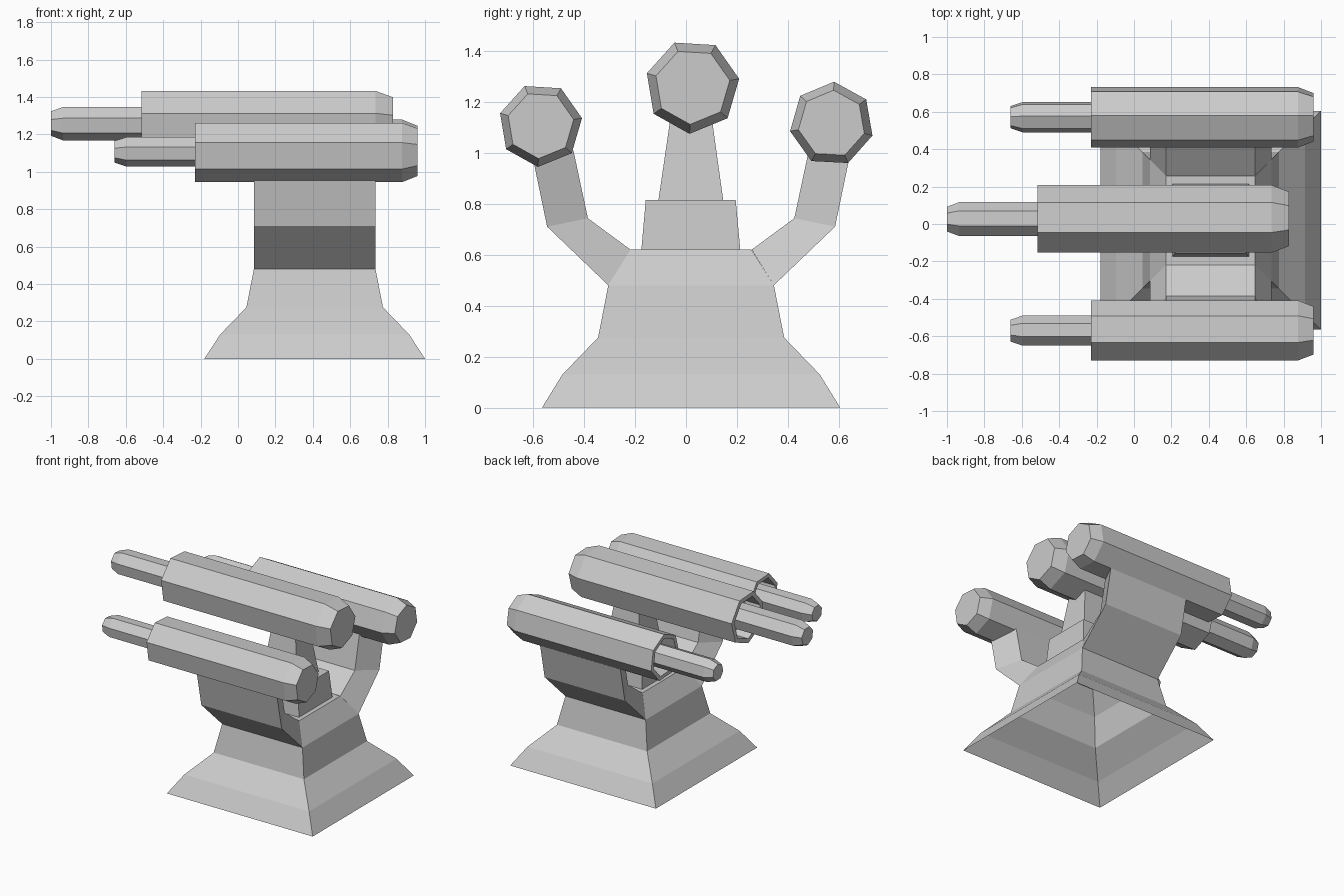
import bpy, bmesh, math

if "Cube" in bpy.data.objects:
    bpy.data.objects.remove(bpy.data.objects["Cube"])

SIDES = 7


def loft(name, rings, cap_start=False, cap_end=False):
    """Skin a list of equal-length closed rings, flat shaded."""
    bm = bmesh.new()
    vr = [[bm.verts.new(p) for p in r] for r in rings]
    n = len(rings[0])
    for a, b in zip(vr, vr[1:]):
        for i in range(n):
            j = (i + 1) % n
            bm.faces.new((a[i], a[j], b[j], b[i]))
    if cap_start:
        bm.faces.new(vr[0][::-1])
    if cap_end:
        bm.faces.new(vr[-1])
    bmesh.ops.recalc_face_normals(bm, faces=bm.faces)
    me = bpy.data.meshes.new(name)
    bm.to_mesh(me)
    bm.free()
    ob = bpy.data.objects.new(name, me)
    bpy.context.collection.objects.link(ob)
    return ob


def rect(z, x0, x1, y0, y1):
    return [(x0, y0, z), (x1, y0, z), (x1, y1, z), (x0, y1, z)]


def gon(x, r, cy, cz, ang):
    return [(x, cy + r * math.cos(ang + i * math.tau / SIDES),
             cz + r * math.sin(ang + i * math.tau / SIDES)) for i in range(SIDES)]


# Flared hollow base, open underneath, with a tapered hub on top
loft("base", [
    rect(0.0, -0.18, 1.0, -0.565, 0.605),
    rect(0.13, -0.095, 0.915, -0.485, 0.525),
    rect(0.275, 0.045, 0.775, -0.345, 0.385),
    rect(0.48, 0.085, 0.735, -0.305, 0.345),
    rect(0.62, 0.172, 0.648, -0.22, 0.257),
], cap_end=True)

# Bent side arms, wider on the outside than on the inside
arm_path = [((0.325, 0.48), (0.238, 0.62)),
            ((0.565, 0.71), (0.405, 0.743)),
            ((0.617, 0.96), (0.462, 1.01))]
for side, label in ((-1, "front"), (1, "back")):
    rings = []
    for (oy, oz), (iy, iz) in arm_path:
        o, i = 0.02 + side * oy, 0.02 + side * iy
        rings.append([(0.085, o, oz), (0.735, o, oz), (0.648, i, iz), (0.172, i, iz)])
    loft(label + "_arm", rings, cap_end=True)

# Centre pedestal block and neck
loft("pedestal", [rect(0.62, 0.205, 0.615, -0.175, 0.213),
                  rect(0.815, 0.22, 0.60, -0.158, 0.195)], cap_end=True)
loft("neck", [rect(0.815, 0.27, 0.55, -0.108, 0.146),
              rect(1.13, 0.31, 0.51, -0.062, 0.102)], cap_end=True)


# Seven-sided gun: sleeve with recessed mouth, plus an inner barrel
def gun(label, cy, cz, r, ang, back, shoulder, mouth, tip):
    ang = math.radians(ang)
    floor = mouth + 0.12
    sleeve = [(back, 0.8 * r), (shoulder, r), (mouth, r), (mouth, 0.82 * r), (floor, 0.82 * r)]
    loft(label + "_sleeve", [gon(x, q, cy, cz, ang) for x, q in sleeve], True, True)
    b = 0.5 * r
    barrel = [(floor, b), (tip + 0.065, b), (tip, 0.73 * b)]
    loft(label + "_barrel", [gon(x, q, cy, cz, ang) for x, q in barrel], True, True)


gun("centre", 0.025, 1.26, 0.186, 9.4, 0.83, 0.735, -0.515, -1.0)
gun("front", -0.571, 1.109, 0.165, 9.4, 0.96, 0.877, -0.23, -0.66)
gun("back", 0.572, 1.113, 0.166, 35.5, 0.96, 0.877, -0.23, -0.66)
